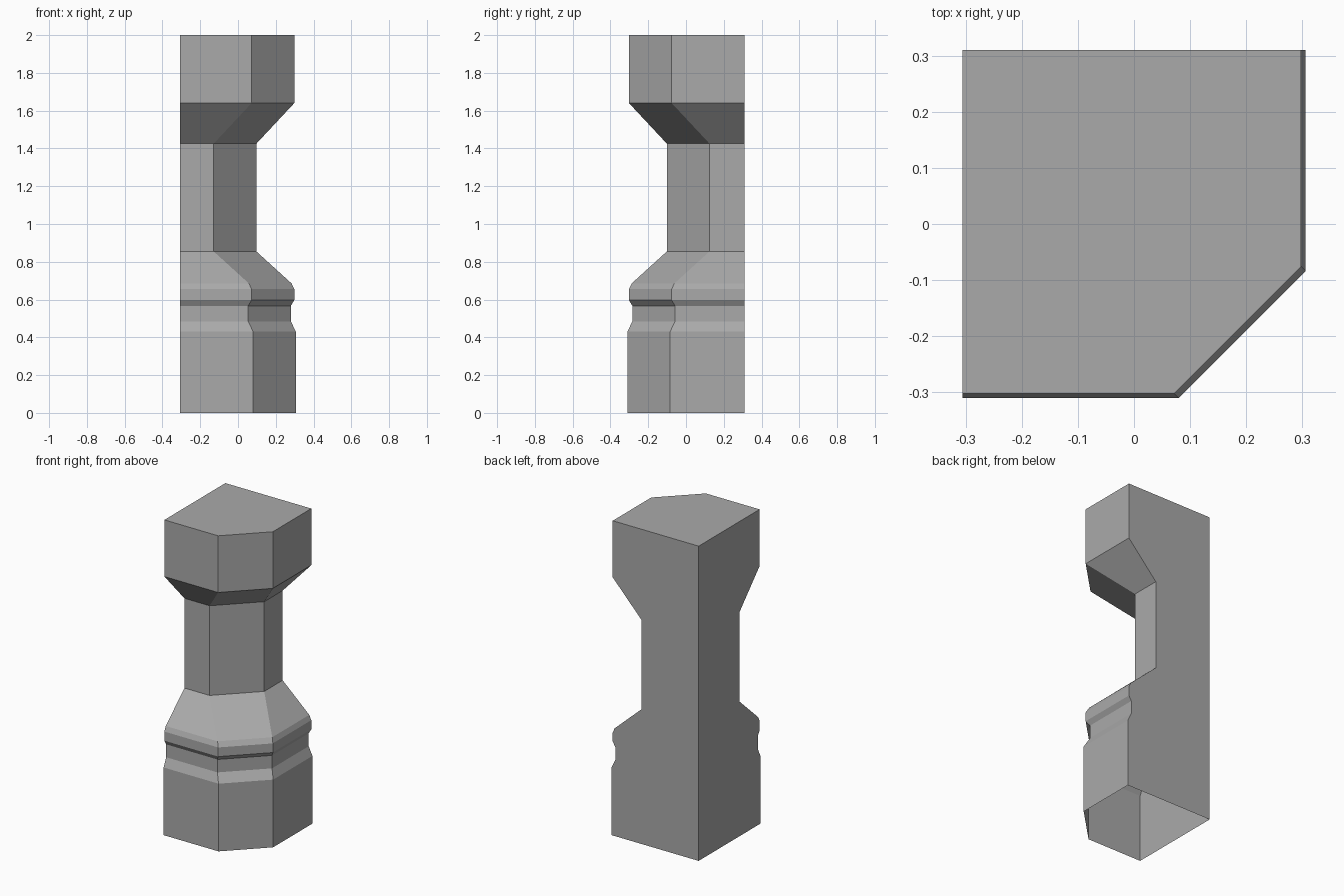
import bpy
import bmesh

cube = bpy.data.objects.get("Cube")
if cube:
    bpy.data.objects.remove(cube, do_unlink=True)

# One plain stone colour
stone = bpy.data.materials.new("grey_stone")
stone.use_nodes = True
GREY = (0.4, 0.4, 0.4, 1.0)
stone.diffuse_color = GREY
stone.node_tree.nodes["Principled BSDF"].inputs["Base Color"].default_value = GREY

# Pillar profile: (height, reach of the side face from the centre)
PROFILE = [(0, 0.306), (0.43, 0.306), (0.485, 0.28), (0.567, 0.28),
           (0.597, 0.298), (0.655, 0.298), (0.685, 0.284),
           (0.855, 0.097), (1.425, 0.097), (1.64, 0.298), (2, 0.298)]
BACK_X, BACK_Y = -0.306, 0.31
CHAMFER = 0.226


def section(bm, z, reach):
    """Square section with two flat wall sides and one chamfered corner."""
    front = -reach - 0.004
    outline = [(BACK_X, front), (reach - CHAMFER, front),
               (reach, front + CHAMFER), (reach, BACK_Y), (BACK_X, BACK_Y)]
    return [bm.verts.new((x, y, z)) for x, y in outline]


# Stack the sections, bridge them and cap the top; the base stays open
bm = bmesh.new()
rings = [section(bm, z, reach) for z, reach in PROFILE]
for low, high in zip(rings, rings[1:]):
    for i in range(len(low)):
        j = (i + 1) % len(low)
        bm.faces.new((low[i], low[j], high[j], high[i]))
bm.faces.new(rings[-1])

mesh = bpy.data.meshes.new("corner_pillar")
bm.to_mesh(mesh)
bm.free()
mesh.materials.append(stone)
pillar = bpy.data.objects.new("corner_pillar", mesh)
bpy.context.collection.objects.link(pillar)
